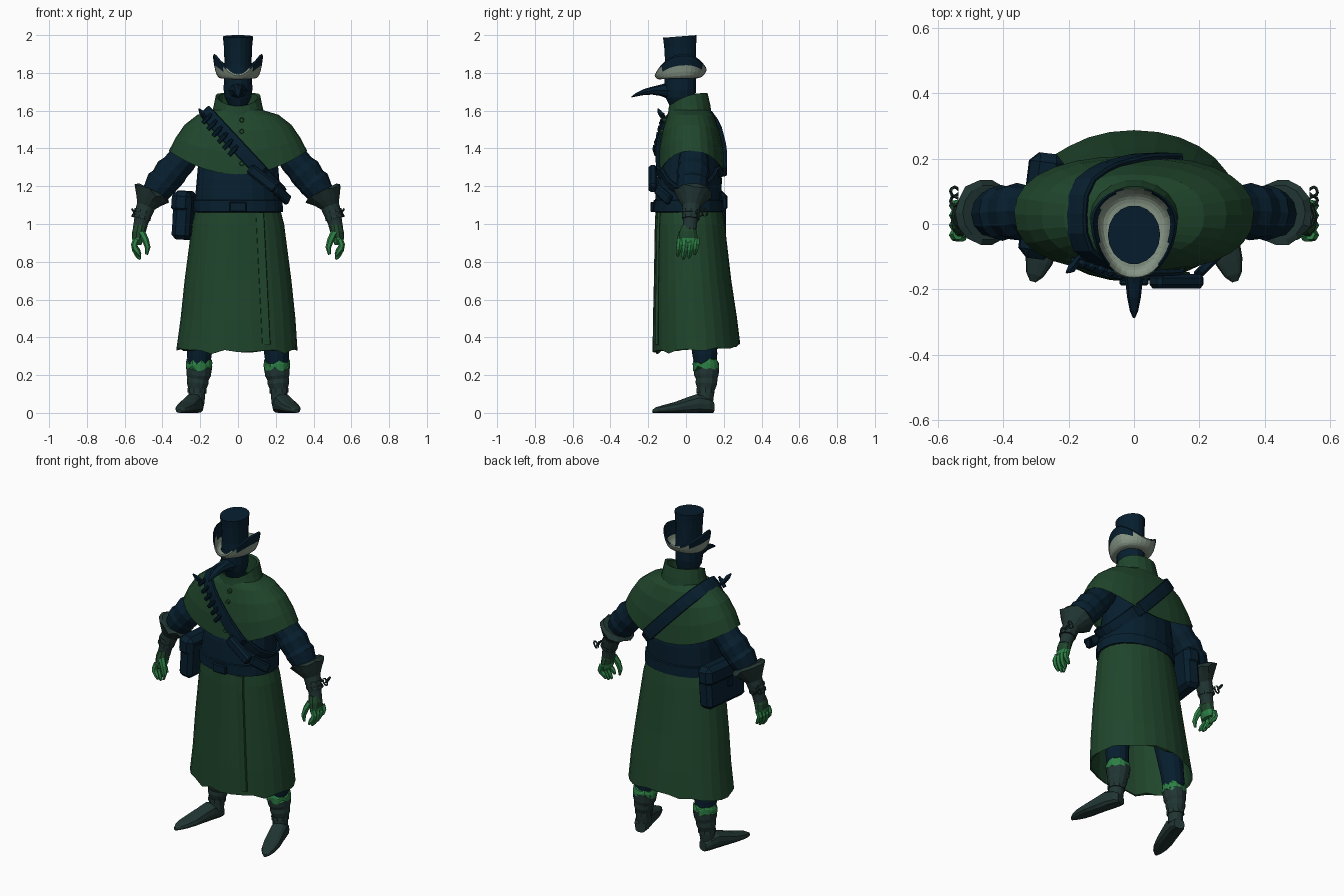
import bpy, bmesh, math, random
from math import sin, cos, pi, copysign
from mathutils import Vector, Matrix
from mathutils.bvhtree import BVHTree

random.seed(4)
if "Cube" in bpy.data.objects:
    bpy.data.objects.remove(bpy.data.objects["Cube"])


def material(name, r, g, b):
    m = bpy.data.materials.new(name)
    m.use_nodes = True
    m.diffuse_color = (r, g, b, 1)
    node = next(n for n in m.node_tree.nodes if n.type == "BSDF_PRINCIPLED")
    node.inputs["Base Color"].default_value = (r, g, b, 1)
    node.inputs["Roughness"].default_value = 0.9
    return m


NAVY = material("navy cloth", .002, .013, .027)
COAT = material("coat green", .014, .060, .025)
HIDE = material("grey green leather", .015, .036, .033)
GLOW = material("bright green", .026, .215, .060)
CREAM = material("pale cream", .24, .30, .235)


def finish(name, bm, mat):
    bmesh.ops.recalc_face_normals(bm, faces=bm.faces)
    me = bpy.data.meshes.new(name)
    bm.to_mesh(me)
    bm.free()
    ob = bpy.data.objects.new(name, me)
    me.materials.append(mat)
    bpy.context.collection.objects.link(ob)
    return ob


def bridge(name, rings, mat, cap=True, loop=False):
    bm = bmesh.new()
    rows = [[bm.verts.new(p) for p in ring] for ring in rings]
    n = len(rows[0])
    pairs = list(zip(rows, rows[1:])) + ([(rows[-1], rows[0])] if loop else [])
    for a, b in pairs:
        for i in range(n):
            j = (i + 1) % n
            bm.faces.new((a[i], a[j], b[j], b[i]))
    if cap and not loop:
        bm.faces.new(rows[0])
        bm.faces.new(rows[-1])
    return finish(name, bm, mat)


def rounded(a, p):
    c, s = cos(a), sin(a)
    return copysign(abs(c) ** p, c), copysign(abs(s) ** p, s)


def sweep(name, secs, mat, n=10, p=1, **kw):
    """Sections are (centre, half axis U, half axis V)."""
    rings = []
    for c, u, v in secs:
        ring = []
        for i in range(n):
            x, y = rounded(2 * pi * i / n, p)
            ring.append(Vector(c) + Vector(u) * x + Vector(v) * y)
        rings.append(ring)
    return bridge(name, rings, mat, **kw)


def loft(name, rows, mat, n=20, p=1, cap=False):
    """Rows are (z, cy, rx, ry, back tilt, side lift)."""
    rings = []
    for z, cy, rx, ry, tilt, lift in rows:
        ring = []
        for i in range(n):
            x, y = rounded(2 * pi * i / n, p)
            ring.append((rx * x, cy + ry * y, z + tilt * y + lift * x * x))
        rings.append(ring)
    return bridge(name, rings, mat, cap=cap)


def tube(name, pts, mat, n=10, side=1):
    """Points are (x, y, z, radius)."""
    ps = [Vector((side * a, b, c)) for a, b, c, r in pts]
    secs = []
    for i, q in enumerate(ps):
        t = (ps[min(i + 1, len(ps) - 1)] - ps[max(i - 1, 0)]).normalized()
        u = t.cross(Vector((0, 1, 0))).normalized()
        secs.append((q, u * pts[i][3], u.cross(t) * pts[i][3]))
    return sweep(name, secs, mat, n)


def box(name, loc, size, mat, rot=(0, 0, 0), bevel=.012):
    bm = bmesh.new()
    bmesh.ops.create_cube(bm, size=1, matrix=Matrix.Diagonal((*size, 1)))
    ob = finish(name, bm, mat)
    ob.location = loc
    ob.rotation_euler = [math.radians(a) for a in rot]
    mod = ob.modifiers.new("soft edges", "BEVEL")
    mod.width, mod.segments = bevel, 1
    return ob


def ribbon(name, rays, targets, half, thick, mat, loop):
    """Lay a flat strip on the targets, where rays (start, aim) meet them."""
    verts, faces = [], []
    for ob in targets:
        k = len(verts)
        verts += [v.co.copy() for v in ob.data.vertices]
        faces += [[k + i for i in f.vertices] for f in ob.data.polygons]
    tree = BVHTree.FromPolygons(verts, faces)
    pts = []
    for start, aim in rays:
        d = (aim - start).normalized()
        hit = tree.ray_cast(start, d)[0]
        if hit:
            pts.append((hit - d * thick * .6, -d))
    secs, n = [], len(pts)
    for i, (q, out) in enumerate(pts):
        a = pts[(i - 1) % n if loop else max(i - 1, 0)][0]
        b = pts[(i + 1) % n if loop else min(i + 1, n - 1)][0]
        secs.append((q, (b - a).cross(out).normalized() * half, out * thick))
    return sweep(name, secs, mat, n=8, p=.3, loop=loop)


# Coat: skirt with a worn hem, torso, belt and shoulder cape
skirt = loft("coat_skirt", [
    (1.10, .015, .218, .175, 0, 0), (1.0, .02, .244, .185, 0, 0),
    (.70, .035, .283, .205, 0, 0), (.50, .047, .304, .222, .01, 0),
    (.338, .055, .315, .232, .02, 0), (.345, .055, .303, .222, .02, 0),
    (1.0, .02, .23, .172, 0, 0)], COAT, n=28, p=.97)
for v in skirt.data.vertices:
    if v.co.z < .42:
        v.co.z += random.uniform(-.014, .014) + (.02 if abs(v.co.x + .08) < .04 and v.co.y < 0 else 0)
        v.co.x -= .012 if v.co.x < -.2 else 0
torso = loft("torso", [
    (1.05, .012, .212, .165, 0, 0), (1.13, .012, .228, .175, 0, 0),
    (1.24, .018, .218, .172, 0, 0), (1.45, .025, .20, .13, 0, 0)], NAVY, p=.93, cap=True)
loft("belt", [(1.062, .012, .225, .175, 0, 0), (1.065, .012, .238, .186, 0, 0),
              (1.125, .012, .236, .184, 0, 0), (1.13, .012, .22, .17, 0, 0)], NAVY, p=.93)
box("belt_buckle", (0, -.178, 1.09), (.09, .02, .055), NAVY, bevel=.006)
cape = loft("shoulder_cape", [
    (1.605, .02, .125, .105, 0, 0), (1.57, .025, .215, .126, 0, .008),
    (1.49, .027, .283, .152, 0, .035), (1.38, .028, .331, .172, 0, .075),
    (1.262, .03, .366, .178, 0, .125), (1.267, .03, .354, .168, 0, .125),
    (1.42, .028, .285, .14, 0, .07)], COAT, n=28, p=.86)
loft("collar", [
    (1.565, .02, .145, .12, 0, 0), (1.62, .018, .128, .112, .012, .008),
    (1.658, .012, .118, .104, .034, .022), (1.652, .012, .104, .09, .034, .022),
    (1.58, .015, .1, .086, 0, 0)], COAT, n=18)
ribbon("coat_front_placket", [
    (Vector((.115 + .035 * t, -1, 1.06 - .70 * t)), Vector((.115 + .035 * t, 0, 1.06 - .70 * t)))
    for t in [i / 8 for i in range(9)]], [skirt], .022, .008, COAT, False)
for z, y in ((1.55, -.112), (1.49, -.126), (1.40, -.142), (1.32, -.147)):
    sweep("cape_button", [((.02, y + .012, z), (.014, 0, 0), (0, 0, .014)),
                          ((.02, y - .012, z), (.011, 0, 0), (0, 0, .011))], COAT, 8)

# Diagonal strap around the body
centre, across = Vector((.05, .03, 1.355)), Vector((-.68, 0, .73))
angles = [2 * pi * i / 36 for i in range(36)]
ribbon("chest_strap", [(centre + across * cos(a) + Vector((0, sin(a), 0)), centre)
                       for a in angles], [cape, torso], .037, .011, NAVY, True)
box("strap_pouch", (.13, -.175, 1.24), (.18, .045, .06), NAVY, (0, 38, 0))
box("strap_case", (.232, -.118, 1.155), (.12, .03, .055), NAVY, (0, 32, 45), .008)
for i in range(6):
    t = i / 5
    x, y, z = -.165 + .14 * t, -.112 - .045 * t, 1.555 - .17 * t
    tube("strap_vial", [(x - .022, y, z - .02, .011), (x + .012, y - .01, z + .016, .013),
                        (x + .016, y - .01, z + .021, .008), (x + .024, y - .01, z + .03, .008)], NAVY, 6)
for i in range(4):
    tube("strap_feather", [(-.165, -.10, 1.55, .008), (-.175 - .006 * i, -.12 - .006 * i, 1.56 + .01 * i, .014),
                           (-.182 - .008 * i, -.13 - .006 * i, 1.565 + .015 * i, .004)], NAVY, 5)

# Hip satchel
box("satchel", (-.282, .055, 1.035), (.095, .31, .235), NAVY, (0, 4, -7), .022)
box("satchel_flap", (-.283, .055, 1.115), (.106, .325, .12), NAVY, (0, 4, -7), .028)
box("satchel_clasp", (-.338, .05, 1.05), (.012, .04, .05), NAVY, (0, 4, -7), .004)

# Head, beaked mask and hat
loft("masked_head", [(1.56, .01, .055, .06, 0, 0), (1.63, -.025, .05, .065, 0, 0), (1.67, -.03, .07, .08, 0, 0),
                     (1.71, -.03, .076, .086, 0, 0), (1.80, -.03, .074, .086, 0, 0)], NAVY, 14, cap=True)
sweep("mask_beak", [((0, y, z), (w, 0, 0), (0, 0, h)) for y, z, w, h in (
    (-.09, 1.705, .052, .045), (-.135, 1.708, .034, .03), (-.18, 1.706, .026, .021),
    (-.225, 1.698, .021, .016), (-.265, 1.684, .013, .009), (-.288, 1.673, .003, .003))], NAVY, 8)
loft("hat_crown", [(1.77, -.03, .074, .086, 0, 0), (1.84, -.028, .071, .083, 0, 0),
                   (1.94, -.031, .075, .086, 0, 0), (1.993, -.033, .08, .09, .007, 0)], NAVY, 18, cap=True)
steps = [i / 6 for i in range(7)]
under = [(1.770 + .03 * t ** 3, -.028, .07 + .062 * t ** .6, .08 + .058 * t ** .7, .016 * t, .09 * t ** 3)
         for t in steps]
upper = [(r[0] + .009, r[1], r[2] - .008, r[3] - .003, r[4], r[5]) for r in reversed(under)]
brim = loft("hat_brim", under + upper, CREAM, 32, p=.88)
for v in brim.data.vertices:
    v.co.x *= min(1.05, 1.02 + 1.5 * v.co.y)
brim.data.materials.append(NAVY)
for f in brim.data.polygons:
    f.material_index = int(f.center.z > 1.828)

for s in (1, -1):
    pre = "left_" if s > 0 else "right_"
    # Sleeve with folds, flared cuff and glove
    tube(pre + "sleeve", [
        (.21, .035, 1.43, .055), (.255, .038, 1.385, .068), (.30, .04, 1.335, .08), (.33, .04, 1.30, .079),
        (.355, .038, 1.275, .088), (.388, .035, 1.23, .081), (.405, .034, 1.215, .086),
        (.44, .03, 1.16, .07), (.47, .03, 1.11, .05)], NAVY, 12, s)
    cuff = tube(pre + "glove_cuff", [
        (.448, .035, 1.178, .085), (.452, .035, 1.17, .102), (.472, .032, 1.128, .074), (.487, .03, 1.095, .05),
        (.503, .026, 1.05, .046), (.513, .022, 1.01, .038), (.522, .02, .97, .036)], HIDE, 14, s)
    for v in cuff.data.vertices:
        if v.co.z > 1.12 and (v.co - Vector((s * .452, .035, 1.17))).length > .09:
            v.co += Vector((s * random.uniform(-.006, .006), 0, random.uniform(-.022, .006)))
    for z, x in ((1.065, .50), (1.035, .508)):
        tube(pre + "wrist_tie", [(x, .026, z + .008, .049), (x + .004, .025, z - .008, .049)], HIDE, 10, s)
    # Bow loops on the wrist
    for k in (-1, 1):
        loop = [(.549 + .012 * cos(a), .085 + k * .014 + .014 * sin(a), 1.06 + .02 * cos(a) * k, .005)
                for a in [2 * pi * i / 8 for i in range(9)]]
        tube(pre + "bow_loop", loop, HIDE, 5, s)
    # Hand with curled fingers
    sweep(pre + "palm", [((s * x, .012, z), (w, 0, 0), (0, d, 0)) for x, z, w, d in (
        (.518, .995, .032, .034), (.524, .96, .036, .048), (.53, .925, .03, .052))], COAT, 10)
    sweep(pre + "knuckles", [((s * x, .012, z), (w, 0, 0), (0, d, 0)) for x, z, w, d in (
        (.53, .927, .0305, .053), (.532, .905, .027, .053), (.53, .89, .018, .045))], GLOW, 10)
    for i in range(4):
        y, drop = -.032 + .03 * i, .018 * abs(i - 1.3)
        tube(pre + "finger", [(.538, y, .92, .017), (.549, y - .002, .89, .0175), (.545, y - .006, .86 + drop * .5, .016),
                              (.53, y - .01, .828 + drop, .014), (.518, y - .012, .808 + drop, .007)], GLOW, 6, s)
    tube(pre + "thumb", [(.51, -.02, .955, .02), (.49, -.033, .915, .018),
                         (.478, -.038, .875, .015), (.484, -.04, .838, .007)], GLOW, 6, s)

    # Trouser leg, torn bright band, boot shaft and foot
    tube(pre + "trouser_leg", [(.14, .05, .95, .10), (.18, .075, .6, .085), (.202, .092, .38, .068),
                               (.205, .1, .31, .066), (.207, .105, .22, .055)], NAVY, 12, s)
    band = tube(pre + "torn_band", [(.206, .104, .276, .066), (.206, .105, .26, .0705),
                                    (.207, .106, .238, .069)], GLOW, 18, s)
    for v in band.data.vertices:
        v.co.z += random.uniform(-.016, .012)
    tube(pre + "boot_shaft", [(.205, .107, .25, .069), (.209, .108, .2, .065), (.212, .109, .18, .057),
                              (.214, .108, .155, .057), (.217, .106, .12, .045), (.22, .1, .05, .042)], HIDE, 12, s)
    tube(pre + "boot_strap", [(.216, .104, .13, .05), (.218, .104, .105, .05)], HIDE, 10, s)
    sweep(pre + "boot_foot", [
        ((s * (.215 + (.14 - y) * .3), y, h / 2), (w, s * w * .3, 0), (0, 0, h / 2)) for y, w, h in (
            (.142, .03, .06), (.115, .042, .085), (.06, .046, .1), (0, .046, .08), (-.06, .047, .057),
            (-.115, .04, .043), (-.155, .026, .031), (-.176, .009, .018))], HIDE, 12, .75)
